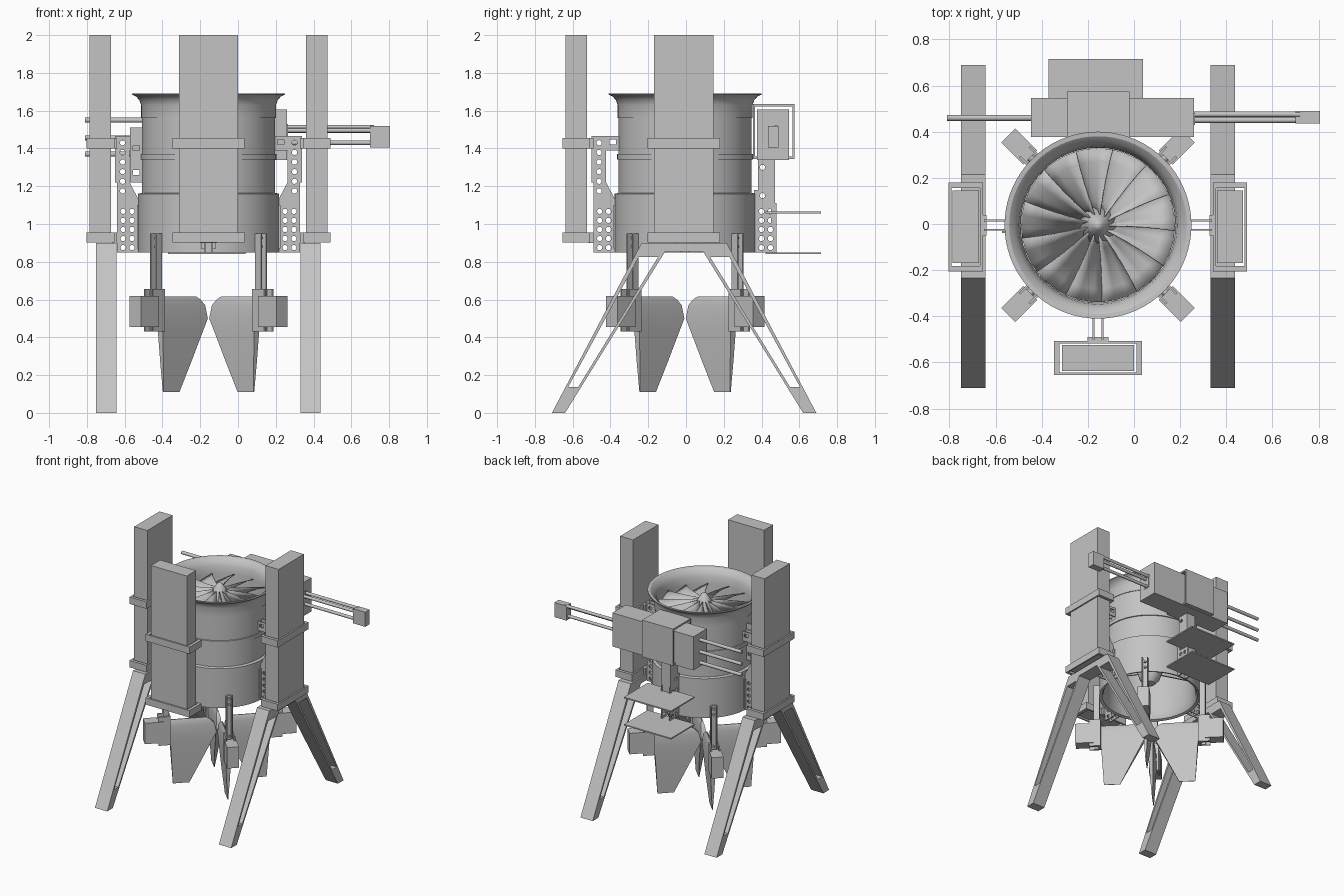
import bpy, bmesh, math
from math import sin, cos, pi, radians
from mathutils import Matrix, Vector

if "Cube" in bpy.data.objects:
    bpy.data.objects.remove(bpy.data.objects["Cube"])

grey = bpy.data.materials.new("mid_grey")
grey.use_nodes = True
grey.diffuse_color = (0.55, 0.55, 0.55, 1)
grey.node_tree.nodes["Principled BSDF"].inputs["Base Color"].default_value = (0.55, 0.55, 0.55, 1)

CX, CY = -0.156, -0.005          # duct axis
AXIS = Matrix.Translation((CX, CY, 0))


def spin(deg):
    """Frame on the duct axis whose x runs outwards at the given heading."""
    return AXIS @ Matrix.Rotation(radians(deg), 4, 'Z')


UPRIGHT = Matrix.Rotation(pi / 2, 4, 'X')                  # plate in the x-z plane
SIDEWAYS = Matrix.Rotation(pi / 2, 4, 'Z') @ UPRIGHT       # plate in the y-z plane


def finish(name, mesh, matrix=Matrix()):
    mesh.transform(matrix)
    mesh.materials.clear()
    mesh.materials.append(grey)
    mesh.shade_smooth()
    mesh.set_sharp_from_angle(angle=radians(32))
    obj = bpy.data.objects.new(name, mesh)
    bpy.context.collection.objects.link(obj)
    return obj


def from_bm(name, bm, matrix=Matrix()):
    bmesh.ops.remove_doubles(bm, verts=bm.verts, dist=1e-5)
    bmesh.ops.recalc_face_normals(bm, faces=bm.faces)
    mesh = bpy.data.meshes.new(name)
    bm.to_mesh(mesh)
    bm.free()
    return finish(name, mesh, matrix)


def box(name, x, y, z, matrix=Matrix()):
    bm = bmesh.new()
    bmesh.ops.create_cube(bm, size=1)
    for v in bm.verts:
        v.co = [(a + b) / 2 + c * (b - a) for (a, b), c in zip((x, y, z), v.co)]
    return from_bm(name, bm, matrix)


def rod(name, a, b, r, matrix=Matrix()):
    a, b = Vector(a), Vector(b)
    bm = bmesh.new()
    bmesh.ops.create_cone(bm, cap_ends=True, segments=16, radius1=r, radius2=r, depth=(b - a).length)
    turn = (b - a).to_track_quat('Z', 'Y').to_matrix().to_4x4()
    return from_bm(name, bm, matrix @ Matrix.Translation((a + b) / 2) @ turn)


def plate(name, outline, holes, thick, matrix):
    """Flat plate with openings, cut from a filled 2D curve."""
    cu = bpy.data.curves.new(name, 'CURVE')
    cu.dimensions, cu.fill_mode, cu.extrude = '2D', 'BOTH', thick / 2
    for pts in [outline] + holes:
        s = cu.splines.new('POLY')
        s.points.add(len(pts) - 1)
        for p, q in zip(s.points, pts):
            p.co = (q[0], q[1], 0, 1)
        s.use_cyclic_u = True
    tmp = bpy.data.objects.new(name + "_curve", cu)
    bpy.context.collection.objects.link(tmp)
    dg = bpy.context.evaluated_depsgraph_get()
    mesh = bpy.data.meshes.new_from_object(tmp.evaluated_get(dg))
    bpy.data.objects.remove(tmp)
    bpy.data.curves.remove(cu)
    return finish(name, mesh, matrix)


def rect(x0, x1, y0, y1):
    return [(x0, y0), (x1, y0), (x1, y1), (x0, y1)]


def hole(x, y, r=0.014):
    return [(x + r * cos(k * pi / 6), y + r * sin(k * pi / 6)) for k in range(12)]


def revolve(name, profile, closed=False, segs=72):
    bm = bmesh.new()
    rings = [[bm.verts.new((r * cos(2 * pi * k / segs), r * sin(2 * pi * k / segs), z))
              for k in range(segs)] for r, z in profile]
    pairs = list(zip(rings, rings[1:])) + ([(rings[-1], rings[0])] if closed else [])
    for a, b in pairs:
        for k in range(segs):
            n = (k + 1) % segs
            bm.faces.new((a[k], a[n], b[n], b[k]))
    return from_bm(name, bm, AXIS)


# Duct shell with flared intake, and its seam bands
revolve("duct", [(.373, .85), (.373, 1.16), (.352, 1.165), (.352, 1.56), (.357, 1.56), (.357, 1.63),
                 (.366, 1.655), (.383, 1.675), (.405, 1.685), (.405, 1.692), (.385, 1.69), (.36, 1.67),
                 (.343, 1.635), (.335, 1.58), (.335, .93), (.34, .88), (.352, .857)], True)
revolve("seam_band", [(.35, 1.34), (.359, 1.342), (.359, 1.37), (.35, 1.372)], True)

# Fan hub, motor and tail cone
revolve("spinner", [(0, 1.67), (.022, 1.655), (.05, 1.61), (.07, 1.56), (.08, 1.5), (0, 1.5)], segs=40)
revolve("motor", [(0, 1.5), (.09, 1.5), (.09, 1.05), (.075, 1.0), (.04, .96), (0, .95)], segs=40)
for k in range(5):
    box("stator", (.08, .337), (-.006, .006), (1.05, 1.3), spin(72 * k + 18))

# Fan blades: twisted sheets, high edge first
for k in range(13):
    bm = bmesh.new()
    rows = []
    for i in range(6):
        r = .045 + .289 * i / 5
        rise = .075 - .03 * i / 5
        row = []
        for j in range(4):
            t = j / 3
            a = radians(30 * t - 4 * i / 5)
            row.append(bm.verts.new((r * cos(a), r * sin(a), 1.54 + rise * (1 - 2 * t))))
        rows.append(row)
    for a, b in zip(rows, rows[1:]):
        for j in range(3):
            bm.faces.new((a[j], b[j], b[j + 1], a[j + 1]))
    blade = from_bm("fan_blade", bm, spin(k * 360 / 13))
    blade.modifiers.new("thickness", 'SOLIDIFY').thickness = 0.005


# Battery packs with upper and lower collars
def battery(name, x0, x1, y0, y1, wx, wy):
    box(name, (x0, x1), (y0, y1), (.91, 2.0))
    for z in (.928, 1.428):
        plate(name + "_collar", rect(x0 - wx, x1 + wx, y0 - wy, y1 + wy),
              [rect(x0 - wx / 3, x1 + wx / 3, y0 - wy / 3, y1 + wy / 3)], .054,
              Matrix.Translation((0, 0, z)))


battery("front_battery", -.312, 0, -.638, -.524, .035, .017)
battery("left_battery", .36, .473, -.17, .145, .017, .035)
battery("right_battery", -.786, -.672, -.17, .145, .017, .035)

# Perforated mounts between duct and batteries
lower_holes = [hole(r, .875 + .048 * k) for r in (.405, .452) for k in range(5)]
upper_holes = [hole(.455, 1.175 + .051 * k) for k in range(6)]
mount = [(.365, .85), (.484, .85), (.484, 1.22), (.495, 1.22), (.495, 1.465), (.345, 1.465),
         (.345, 1.39), (.418, 1.39), (.418, 1.22), (.365, 1.12)]
slot = rect(.365, .4, 1.422, 1.447)
for deg in (0, 180, 270):
    for side in (-.02, .02):
        plate("mount_web", mount, lower_holes + upper_holes + [slot], .008,
              spin(deg) @ Matrix.Translation((0, side, 0)) @ UPRIGHT)
    for z in ((.9, .955), (1.4, 1.455)):
        box("mount_flange", (.484, .51), (-.045, .045), z, spin(deg))
    box("mount_foot", (.36, .38), (-.04, .04), (.87, 1.1), spin(deg))
plate("mount_tab", rect(.345, .415, 1.22, 1.51), [rect(.365, .4, z, z + .025) for z in (1.26, 1.39)],
      .01, spin(180) @ Matrix.Translation((0, .03, 0)) @ UPRIGHT)

# Rear mount and shelves
rear = [(.365, .85), (.484, .85), (.484, 1.11), (.475, 1.11), (.475, 1.35), (.385, 1.35), (.385, 1.18),
        (.365, 1.18)]
for side in (-.035, .035):
    plate("rear_mount_web", rear, lower_holes + [hole(.41, z) for z in (1.15, 1.3)], .01,
          spin(90) @ Matrix.Translation((0, side, 0)) @ UPRIGHT)
box("rear_mount_back", (.455, .475), (-.035, .035), (1.0, 1.35), spin(90))
for z in (.845, 1.06):
    box("rear_shelf", (-.37, .04), (.42, .715), (z - .005, z + .005))

# Rear equipment case, its strap and end panel
box("equipment_case", (-.446, .26), (.377, .545), (1.34, 1.605))
plate("case_strap", rect(.354, .575, 1.345, 1.635), [rect(.366, .563, 1.357, 1.623)], .27,
      Matrix.Translation((-.155, 0, 0)) @ SIDEWAYS)
box("case_end_panel", (.26, .264), (.43, .48), (1.42, 1.53))

# Rods out of both ends of the case, and the end weight
for y, z in ((.475, 1.512), (.45, 1.495), (.462, 1.43)):
    rod("left_rod", (.25, y, z), (.72, y, z), .012)
for z in (1.55, 1.455, 1.37):
    rod("right_rod", (-.81, .46, z), (-.44, .46, z), .013)
box("rod_end_block", (.7, .805), (.435, .49), (1.405, 1.52))

# Landing legs: one windowed A-frame on each side
half = [(-.7, 0), (-.63, 0), (-.1, .855)]
top = [(.1, .855), (.63, 0), (.7, 0), (.225, .9), (-.225, .9)]
window = [(-.24, .825), (-.138, .825), (-.56, .138), (-.613, .138)]
mirrored = [(-y, z) for y, z in window]
for x in (-.697, .384):
    plate("leg_frame", half + top, [window, mirrored], .107, Matrix.Translation((x, -.01, 0)) @ SIDEWAYS)

# Steering vanes with arms and servos: height, inner edge, outer edge, half thickness
stations = [(.615, .095, .36, .003), (.6, .07, .36, .011), (.57, .042, .36, .017), (.5, .026, .36, .021),
            (.43, .062, .36, .019), (.27, .141, .35, .012), (.11, .22, .34, .002)]
for deg in (45, 135, 225, 315):
    m = spin(deg)
    bm = bmesh.new()
    loops = [[bm.verts.new(c) for c in ((a, -t, z), (b, -t, z), (b, t, z), (a, t, z))]
             for z, a, b, t in stations]
    for p, q in zip(loops, loops[1:]):
        for k in range(4):
            bm.faces.new((p[k], p[(k + 1) % 4], q[(k + 1) % 4], q[k]))
    bm.faces.new(loops[0])
    bm.faces.new(loops[-1])
    from_bm("steering_vane", bm, m)
    rod("vane_shaft", (.33, 0, .535), (.43, 0, .535), .015, m)
    # channel-shaped hanging arm
    for side in (-.02, .02):
        box("arm_flange", (.373, .415), (side - .004, side + .004), (.43, .95), m)
    box("arm_web", (.373, .382), (-.02, .02), (.43, .95), m)
    for z in (.455, .63, .88, .925):
        rod("arm_bolt", (.38, 0, z), (.395, 0, z), .009, m)
    box("servo", (.415, .55), (-.043, .043), (.455, .62), m)
    for side in (-.03, .03):
        box("servo_clamp", (.362, .45), (side - .005, side + .005), (.43, .655), m)
    box("servo_bracket", (.362, .372), (-.03, .03), (.43, .655), m)
